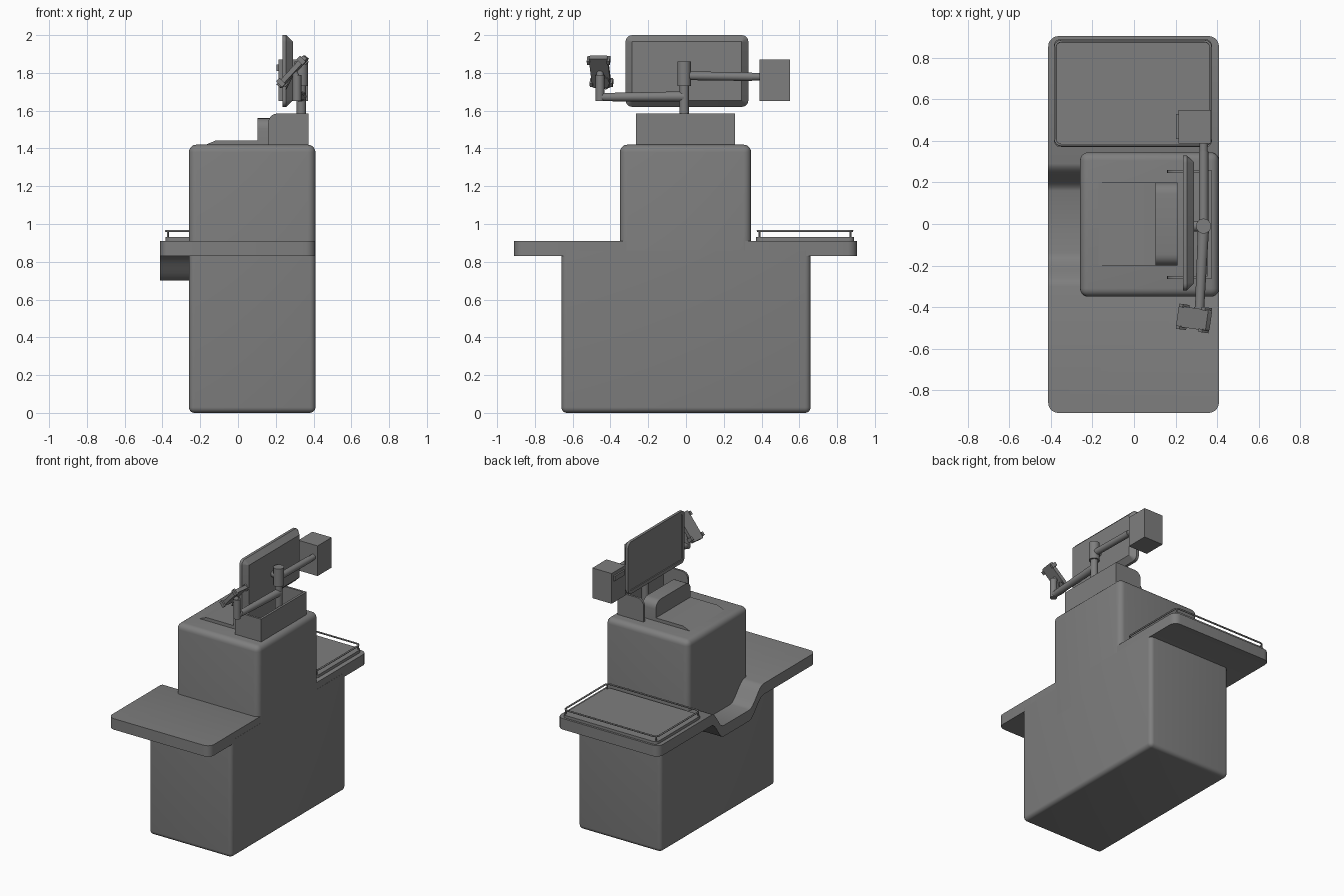
import bpy, bmesh, math
from mathutils import Vector, Matrix

cube = bpy.data.objects.get("Cube")
if cube:
    bpy.data.objects.remove(cube)

GREY = (0.21, 0.21, 0.21, 1)
grey = bpy.data.materials.new("mid_grey")
grey.use_nodes = True
grey.diffuse_color = GREY
bsdf = next(n for n in grey.node_tree.nodes if n.type == 'BSDF_PRINCIPLED')
bsdf.inputs["Base Color"].default_value = GREY


def finish(name, bm, matrix=None):
    """Turn a bmesh into a smooth shaded object with sharp edges kept."""
    bmesh.ops.recalc_face_normals(bm, faces=bm.faces)
    if matrix:
        bm.transform(matrix)
    mesh = bpy.data.meshes.new(name)
    bm.to_mesh(mesh)
    bm.free()
    mesh.materials.append(grey)
    obj = bpy.data.objects.new(name, mesh)
    bpy.context.collection.objects.link(obj)
    bpy.ops.object.select_all(action='DESELECT')
    obj.select_set(True)
    bpy.context.view_layer.objects.active = obj
    bpy.ops.object.shade_smooth_by_angle(angle=math.radians(35))
    return obj


def along(edge, axis):
    d = edge.verts[1].co - edge.verts[0].co
    return abs(d[axis]) > 0.99 * d.length


def mid(edge):
    return (edge.verts[0].co + edge.verts[1].co) / 2


def block(x, y, z, radius=0, rule=lambda e: True):
    """Box from three ranges; edges chosen by the rule are rounded."""
    bm = bmesh.new()
    bmesh.ops.create_cube(bm, size=1)
    for v in bm.verts:
        v.co = [(lo + hi) / 2 + c * (hi - lo) for c, (lo, hi) in zip(v.co, (x, y, z))]
    if radius:
        bmesh.ops.bevel(bm, geom=[e for e in bm.edges if rule(e)], offset=radius,
                        segments=5, profile=0.5, affect='EDGES')
    return bm


def tube(name, a, b, r1, r2=None):
    a, b = Vector(a), Vector(b)
    bm = bmesh.new()
    bmesh.ops.create_cone(bm, cap_ends=True, segments=24, radius1=r1,
                          radius2=r2 or r1, depth=(b - a).length)
    turn = (b - a).to_track_quat('Z', 'Y').to_matrix().to_4x4()
    return finish(name, bm, Matrix.Translation((a + b) / 2) @ turn)


def wire(name, points, radius, cyclic=True):
    curve = bpy.data.curves.new(name, 'CURVE')
    curve.dimensions = '3D'
    curve.bevel_depth = radius
    curve.bevel_resolution = 2
    spline = curve.splines.new('POLY')
    spline.points.add(len(points) - 1)
    for p, co in zip(spline.points, points):
        p.co = (*co, 1)
    spline.use_cyclic_u = cyclic
    curve.materials.append(grey)
    obj = bpy.data.objects.new(name, curve)
    bpy.context.collection.objects.link(obj)
    return obj


# Cabinet and scanner housing
finish("base_cabinet", block((-0.26, 0.41), (-0.66, 0.66), (0, 0.86), 0.03,
                             lambda e: along(e, 2) or mid(e).z < 0.1))
finish("scanner_housing", block((-0.26, 0.41), (-0.35, 0.345), (0.65, 1.42), 0.04,
                                lambda e: along(e, 2) or mid(e).z > 1))

# Counter board with a dip in the middle
def ease(t):
    return t * t * (3 - 2 * t)

STEPS = [i / 8 for i in range(9)]
top = [(-0.91, 0.91)]
top += [(-0.30 + 0.16 * t, 0.91 - 0.13 * ease(t)) for t in STEPS]
top += [(0.16 + 0.13 * t, 0.78 + 0.13 * ease(t)) for t in STEPS]
top += [(0.905, 0.91)]
bm = bmesh.new()
outline = top + [(y, z - 0.08) for y, z in reversed(top)]
face = bm.faces.new([bm.verts.new((-0.413, y, z)) for y, z in outline])
ext = bmesh.ops.extrude_face_region(bm, geom=[face])
bmesh.ops.translate(bm, vec=(0.822, 0, 0),
                    verts=[v for v in ext["geom"] if isinstance(v, bmesh.types.BMVert)])
corners = [e for e in bm.edges if along(e, 2) and abs(mid(e).y) > 0.9]
bmesh.ops.bevel(bm, geom=corners, offset=0.05, segments=5, profile=0.5, affect='EDGES')
finish("counter_board", bm)

# Bagging tray with a wire rail
finish("bagging_tray", block((-0.385, 0.375), (0.37, 0.89), (0.90, 0.93), 0.03,
                             lambda e: along(e, 2)))
rail = []
for i, (cx, cy) in enumerate([(0.34, 0.85), (-0.35, 0.85), (-0.35, 0.41), (0.34, 0.41)]):
    for k in range(5):
        a = math.radians(90 * i + 22.5 * k)
        rail.append((cx + 0.03 * math.cos(a), cy + 0.03 * math.sin(a), 0.963))
    a = math.radians(90 * i + 45)
    px, py = cx + 0.03 * math.cos(a), cy + 0.03 * math.sin(a)
    tube(f"rail_post_{i + 1}", (px, py, 0.92), (px, py, 0.963), 0.005)
wire("tray_rail", rail, 0.006)

# Scanner plate with sloped rim, and the hood behind it
bm = block((-0.195, 0.11), (-0.2, 0.2), (1.41, 1.443))
for v in bm.verts:
    if v.co.z > 1.43 and v.co.x < 0:
        v.co.x += 0.08
finish("scanner_plate", bm)
finish("scanner_hood", block((0.103, 0.21), (-0.2, 0.2), (1.41, 1.56), 0.055,
                             lambda e: along(e, 0) and mid(e).z > 1.5))

# Open mounting bracket on top
finish("bracket_back", block((0.355, 0.372), (-0.265, 0.26), (1.41, 1.585)))
for side, y in (("right", -0.265), ("left", 0.245)):
    finish(f"bracket_{side}_wall",
           block((0.16, 0.372), (y, y + 0.015), (1.41, 1.585), 0.05,
                 lambda e: along(e, 1) and mid(e).z > 1.5 and mid(e).x < 0.2))

# Pole and monitor
tube("pole", (0.335, -0.01, 1.41), (0.335, -0.01, 1.75), 0.025)
tube("pole_sleeve", (0.335, -0.01, 1.73), (0.335, -0.01, 1.86), 0.036)
tube("monitor_mount", (0.27, -0.01, 1.80), (0.335, -0.01, 1.80), 0.025)
bm = block((0.235, 0.255), (-0.32, 0.33), (1.62, 2.0), 0.035, lambda e: along(e, 0))
bm.faces.ensure_lookup_table()
bmesh.ops.recalc_face_normals(bm, faces=bm.faces)
back = max(bm.faces, key=lambda f: f.normal.x)
screen = min(bm.faces, key=lambda f: f.normal.x)
bmesh.ops.inset_region(bm, faces=[back], thickness=0.035, depth=0.035)
bmesh.ops.inset_region(bm, faces=[screen], thickness=0.025)
bmesh.ops.inset_region(bm, faces=[screen], thickness=0.002, depth=-0.005)
finish("monitor", bm)

# Payment box on its arm
tube("box_arm", (0.335, -0.01, 1.785), (0.335, 0.35, 1.78), 0.023)
tube("box_arm_knuckle", (0.335, 0.335, 1.78), (0.335, 0.395, 1.78), 0.02)
finish("payment_box", block((0.215, 0.37), (0.388, 0.55), (1.65, 1.87)))
finish("payment_slot", block((0.203, 0.22), (0.41, 0.53), (1.81, 1.845)))

# Keypad terminal on its arm
tube("keypad_arm", (0.335, -0.01, 1.675), (0.315, -0.42, 1.672), 0.027, 0.022)
tube("keypad_post", (0.312, -0.455, 1.65), (0.312, -0.455, 1.79), 0.023)
tube("keypad_elbow", (0.312, -0.40, 1.672), (0.312, -0.455, 1.672), 0.022)
tube("keypad_neck", (0.312, -0.455, 1.775), (0.29, -0.455, 1.81), 0.018)
tilt = (Matrix.Translation((0.29, -0.455, 1.806)) @ Matrix.Rotation(math.radians(-8), 4, 'Z')
        @ Matrix.Rotation(math.radians(-47), 4, 'Y'))
finish("keypad", block((-0.105, 0.105), (-0.05, 0.05), (-0.012, 0.014), 0.01,
                       lambda e: along(e, 2)), tilt)
for sx in (-1, 1):
    for sy in (-1, 1):
        x, y = sx * 0.08, sy * 0.053
        finish("keypad_clip", block((x - 0.013, x + 0.013), (y - 0.008, y + 0.008),
                                    (-0.02, 0.024)), tilt)
loop = []
for k in range(12):
    a = math.tau * k / 12
    loop.append((0.27 + 0.015 * math.cos(a), -0.425 + 0.02 * math.sin(a),
                 1.745 + 0.03 * math.cos(a)))
wire("cable_loop", loop, 0.003)
